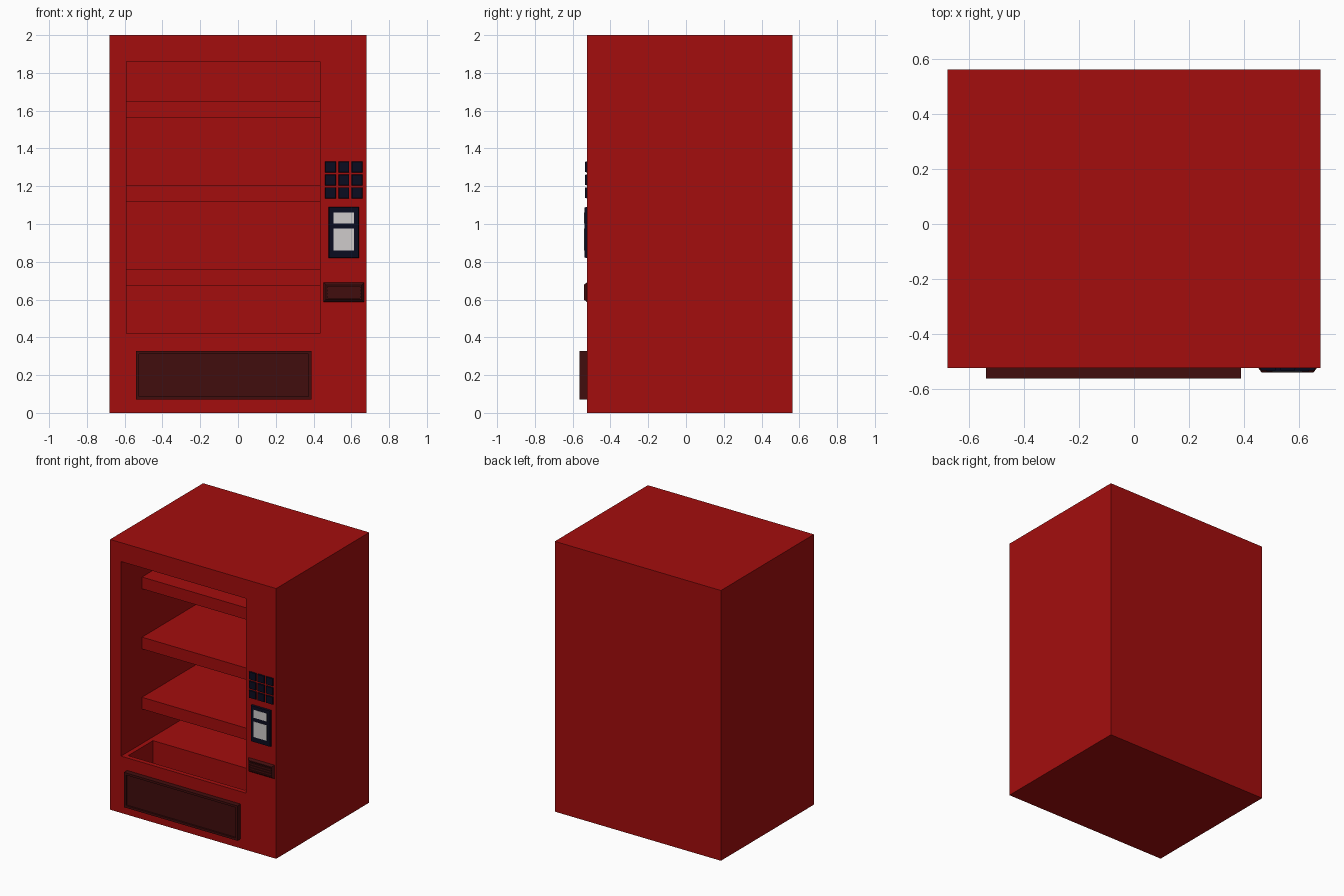
import bpy, bmesh
from mathutils import Vector

if "Cube" in bpy.data.objects:
    bpy.data.objects.remove(bpy.data.objects["Cube"])


def material(name, rgb):
    m = bpy.data.materials.new(name)
    m.diffuse_color = (*rgb, 1)
    m.use_nodes = True
    m.node_tree.nodes["Principled BSDF"].inputs["Base Color"].default_value = m.diffuse_color
    return m


RED = material("cabinet_red", (0.37, 0.004, 0.004))
BROWN = material("dark_maroon", (0.052, 0.004, 0.004))
NAVY = material("dark_navy", (0.003, 0.0035, 0.014))
LIGHT = material("screen_grey", (0.62, 0.6, 0.6))


def box(name, x, y, z, mat, taper=0.0, rim=0.0, recess=0.0):
    """Box from ranges; the front (-y) face may be tapered, then inset and pushed in."""
    bm = bmesh.new()
    bmesh.ops.create_cube(bm, size=1)
    for v in bm.verts:
        v.co = Vector(r[0] if c < 0 else r[1] for c, r in zip(v.co, (x, y, z)))
    front = min(bm.faces, key=lambda f: f.calc_center_median().y)
    c = front.calc_center_median()
    for v in front.verts:
        v.co.x += taper if v.co.x < c.x else -taper
        v.co.z += taper if v.co.z < c.z else -taper
    if rim:
        bmesh.ops.inset_region(bm, faces=[front], thickness=rim, use_even_offset=True)
        if recess:
            # straight-sided recess inside the rim
            r = bmesh.ops.extrude_discrete_faces(bm, faces=[front])
            bmesh.ops.translate(bm, vec=(0, recess, 0), verts=r["faces"][0].verts)
    bmesh.ops.recalc_face_normals(bm, faces=bm.faces)
    me = bpy.data.meshes.new(name)
    bm.to_mesh(me)
    bm.free()
    me.materials.append(mat)
    ob = bpy.data.objects.new(name, me)
    bpy.context.collection.objects.link(ob)
    return ob


FRONT, BACK = -0.525, 0.563
WX = (-0.59, 0.435)

# Cabinet with an open display bay and a drop chute in the bay floor
cabinet = box("cabinet", (-0.68, 0.68), (FRONT, BACK), (0, 2), RED)
cutters = [
    box("display_bay_cutter", WX, (FRONT - 0.1, 0.47), (0.42, 1.86), RED),
    box("drop_chute_cutter", (-0.556, 0.40), (-0.49, -0.20), (0.09, 0.6), RED),
]
for c in cutters:
    mod = cabinet.modifiers.new(c.name, "BOOLEAN")
    mod.operation = "DIFFERENCE"
    mod.solver = "EXACT"
    mod.object = c
    c.hide_render = True
    c.hide_set(True)

# Shelves
for i in range(3):
    z = 0.675 + 0.445 * i
    box(f"shelf_{i + 1}", WX, (-0.28, 0.47), (z, z + 0.087), RED)

# Collection door
box("collection_door", (-0.54, 0.39), (-0.563, FRONT), (0.07, 0.328), BROWN,
    rim=0.016, recess=0.012)

# Keypad
for r in range(3):
    for c in range(3):
        x, z = 0.461 + 0.0705 * c, 1.136 + 0.0685 * r
        box(f"key_{r}_{c}", (x, x + 0.057), (-0.534, FRONT), (z, z + 0.058), NAVY, taper=0.002)

# Payment panel with two light screens
box("payment_panel", (0.48, 0.64), (-0.538, FRONT), (0.82, 1.09), NAVY, taper=0.003)
box("upper_screen", (0.505, 0.613), (-0.5395, -0.537), (1.003, 1.062), LIGHT)
box("lower_screen", (0.505, 0.613), (-0.5395, -0.537), (0.86, 0.975), LIGHT)

# Coin return with slats
box("coin_return", (0.453, 0.667), (-0.541, FRONT), (0.588, 0.69), BROWN,
    taper=0.012, rim=0.008, recess=0.008)
for i in range(3):
    z = 0.618 + 0.0175 * i
    box(f"coin_return_slat_{i + 1}", (0.473, 0.647), (-0.539, -0.531), (z, z + 0.008), BROWN)
